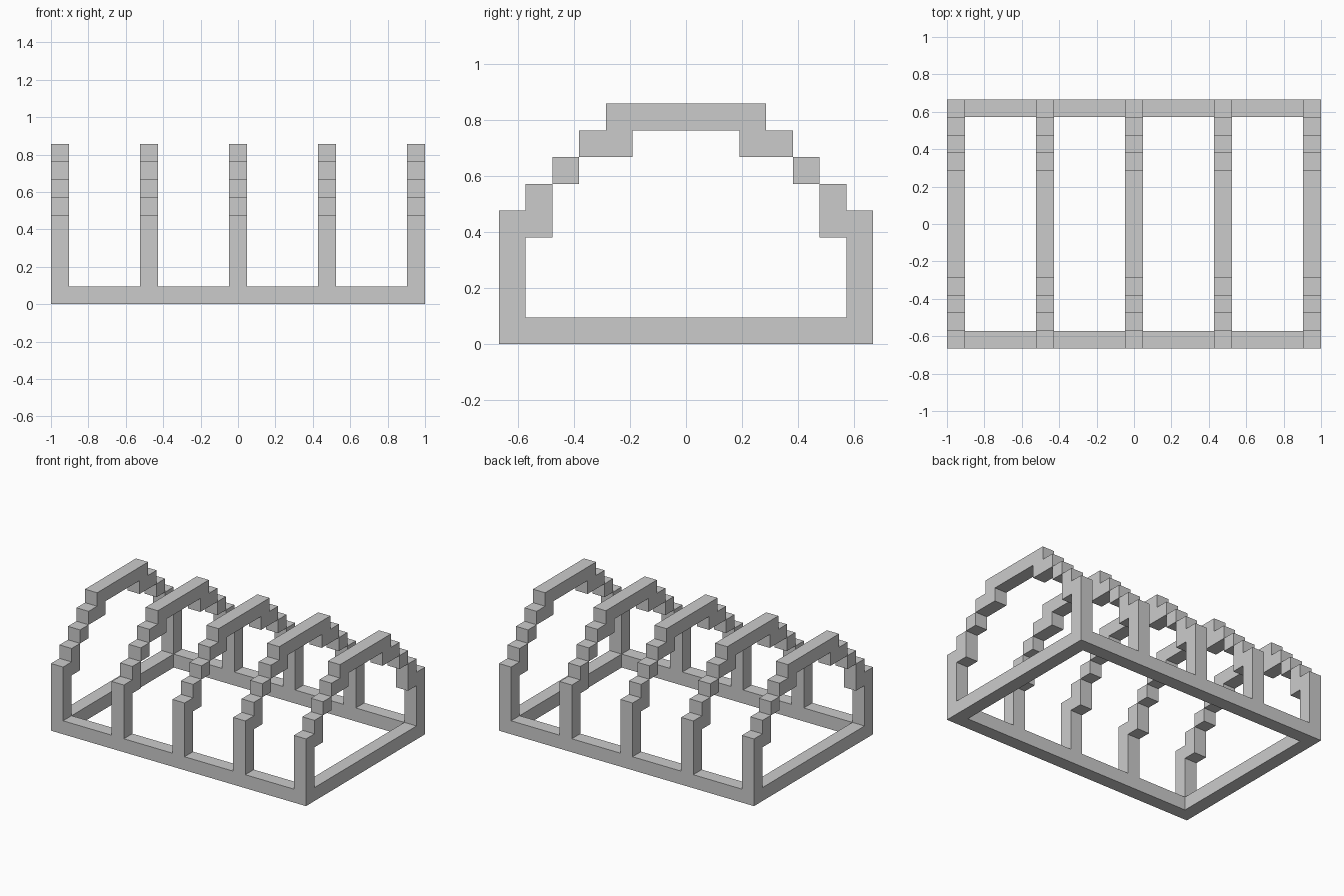
import bpy, bmesh

if "Cube" in bpy.data.objects:
    bpy.data.objects.remove(bpy.data.objects["Cube"])

U = 2 / 21          # block size: the model is 21 x 14 x 9 blocks


def finish(bm, name):
    bmesh.ops.recalc_face_normals(bm, faces=bm.faces)
    mesh = bpy.data.meshes.new(name)
    bm.to_mesh(mesh)
    bm.free()
    obj = bpy.data.objects.new(name, mesh)
    bpy.context.collection.objects.link(obj)
    return obj


def add_prism(bm, profile, x0, x1):
    """Extrude a (y, z) profile, given in blocks, from x0 to x1."""
    face = bm.faces.new([bm.verts.new((x0 * U, y * U, z * U)) for y, z in profile])
    ext = bmesh.ops.extrude_face_region(bm, geom=[face], use_keep_orig=True)
    moved = [g for g in ext["geom"] if isinstance(g, bmesh.types.BMVert)]
    bmesh.ops.translate(bm, verts=moved, vec=((x1 - x0) * U, 0, 0))


# Base frame: rectangular ring, one block thick
bm = bmesh.new()
corners = [(-1, -1), (1, -1), (1, 1), (-1, 1)]
rings = []
for hx, hy, z in ((10.5, 7, 0), (10.5, 7, 1), (9.5, 6, 1), (9.5, 6, 0)):
    rings.append([bm.verts.new((sx * hx * U, sy * hy * U, z * U)) for sx, sy in corners])
for r in range(4):
    a, b = rings[r], rings[(r + 1) % 4]
    for i in range(4):
        j = (i + 1) % 4
        bm.faces.new((a[i], a[j], b[j], b[i]))
finish(bm, "base_frame")

# Stepped arch ribs: leg with shoulder, corner block, and roof cap
leg = [(6, 1), (7, 1), (7, 5), (6, 5), (6, 6), (5, 6), (5, 4), (6, 4)]
step = [(4, 6), (5, 6), (5, 7), (4, 7)]
cap_half = [(2, 8), (2, 7), (4, 7), (4, 8), (3, 8), (3, 9)]
cap = cap_half + [(-y, z) for y, z in reversed(cap_half)]

for n in range(5):
    x0 = -10.5 + 5 * n
    bm = bmesh.new()
    for side in (-1, 1):
        for part in (leg, step):
            add_prism(bm, [(side * y, z) for y, z in part], x0, x0 + 1)
    add_prism(bm, cap, x0, x0 + 1)
    finish(bm, f"arch_rib_{n + 1}")
